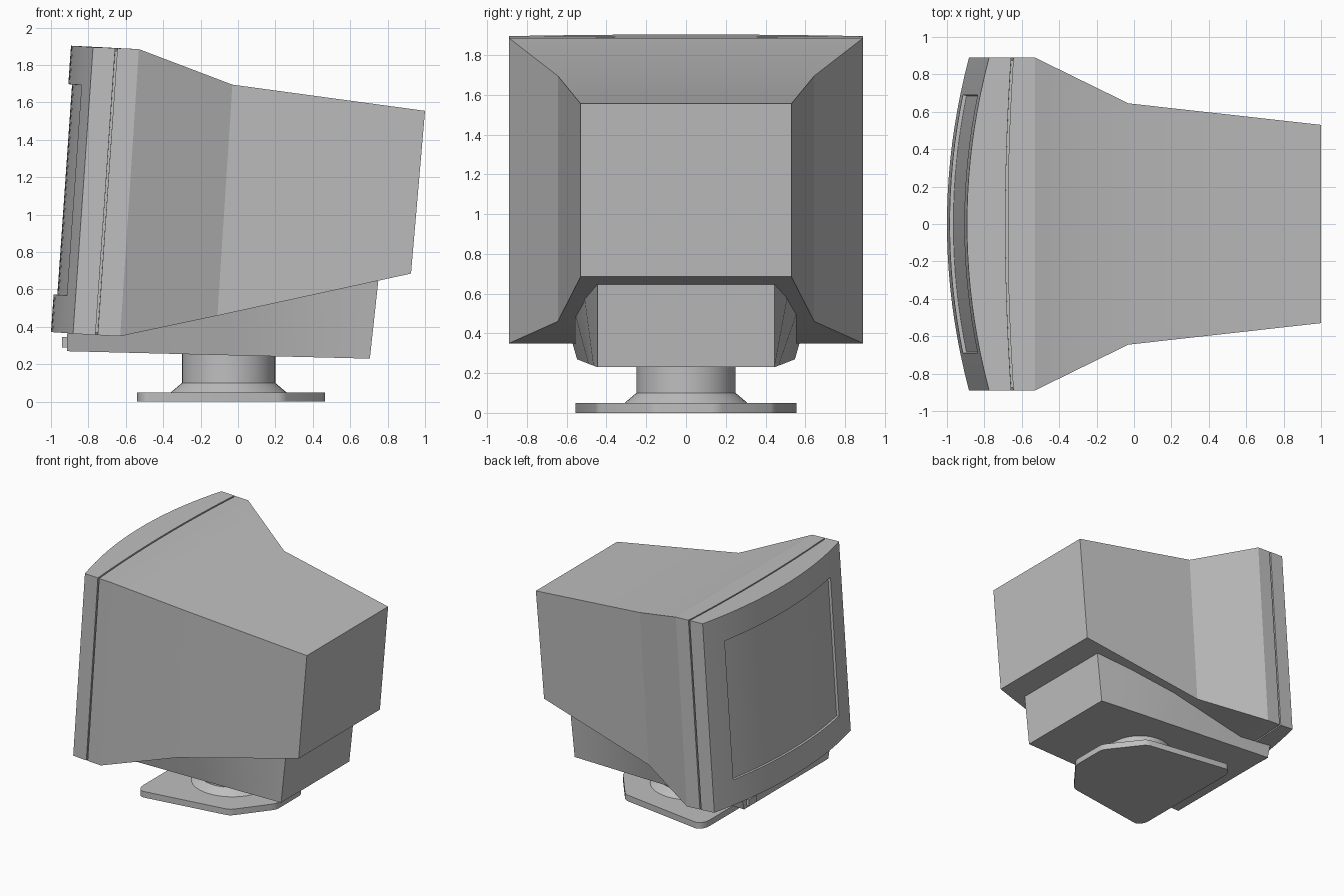
import bpy, bmesh, math

cube = bpy.data.objects.get("Cube")
if cube:
    bpy.data.objects.remove(cube, do_unlink=True)

grey = bpy.data.materials.new("casing_grey")
grey.use_nodes = True
COLOUR = (0.52, 0.52, 0.52, 1)
grey.diffuse_color = COLOUR
grey.node_tree.nodes["Principled BSDF"].inputs["Base Color"].default_value = COLOUR


def finish(bm, name, angle=15):
    """Turn a bmesh into a named object with smooth shading and sharp edges."""
    bmesh.ops.recalc_face_normals(bm, faces=bm.faces)
    mesh = bpy.data.meshes.new(name)
    bm.to_mesh(mesh)
    bm.free()
    mesh.materials.append(grey)
    obj = bpy.data.objects.new(name, mesh)
    bpy.context.collection.objects.link(obj)
    bpy.ops.object.select_all(action='DESELECT')
    obj.select_set(True)
    bpy.context.view_layer.objects.active = obj
    bpy.ops.object.shade_smooth_by_angle(angle=math.radians(angle))
    return obj


def bridge(bm, a, b):
    for i in range(len(a)):
        j = (i + 1) % len(a)
        bm.faces.new((a[i], a[j], b[j], b[i]))


# Shared grid fractions: the inner lines mark the screen opening
OPEN = 0.775
cols = [-1, -0.89] + [OPEN * (i / 8 - 1) for i in range(17)] + [0.89, 1]
rows = [0, 0.131, 0.866, 1]
nc, nr = len(cols), len(rows)
border = ([(c, 0) for c in range(nc)] + [(nc - 1, r) for r in range(1, nr)]
          + [(c, nr - 1) for c in range(nc - 2, -1, -1)]
          + [(0, r) for r in range(nr - 2, 0, -1)])


def place(section, c, r):
    """Point on a tilted, forward-bulging cross-section."""
    (xt, zt), (xb, zb), half, bulge = section
    u, v = cols[c], rows[r]
    out = bulge * (1 - u * u)
    return (xb + (xt - xb) * v - out, half * u, zb + (zt - zb) * v + out * 0.07)


# Monitor housing: back to front, with a seam groove behind the bezel
sections = [
    ((1.0, 1.555), (0.925, 0.685), 0.53, 0),
    ((-0.03, 1.695), (-0.11, 0.46), 0.645, 0),
    ((-0.53, 1.885), (-0.63, 0.35), 0.89, 0),
    ((-0.645, 1.89), (-0.75, 0.356), 0.89, 0.03),
    ((-0.645, 1.875), (-0.75, 0.371), 0.875, 0.03),
    ((-0.657, 1.875), (-0.762, 0.371), 0.875, 0.03),
    ((-0.657, 1.891), (-0.762, 0.356), 0.89, 0.03),
]
bezel = ((-0.775, 1.895), (-0.882, 0.364), 0.89, 0.118)

bm = bmesh.new()
rings = [[bm.verts.new(place(s, c, r)) for c, r in border] for s in sections]
front = [[bm.verts.new(place(bezel, c, r)) for r in range(nr)] for c in range(nc)]
rings.append([front[c][r] for c, r in border])
for a, b in zip(rings, rings[1:]):
    bridge(bm, a, b)
bm.faces.new(rings[0])

# Curved front face with the recessed screen
screen = []
for c in range(nc - 1):
    for r in range(nr - 1):
        f = bm.faces.new((front[c][r], front[c + 1][r], front[c + 1][r + 1], front[c][r + 1]))
        if r == 1 and abs(cols[c] + cols[c + 1]) / 2 < OPEN:
            screen.append(f)
bmesh.ops.recalc_face_normals(bm, faces=bm.faces)
bmesh.ops.inset_region(bm, faces=screen, thickness=0.001, depth=-0.02)
finish(bm, "monitor_housing")

# Tilt shroud under the housing: x top, x bottom, z top, z bottom, half widths
bm = bmesh.new()
rings = []
for xt, xb, zt, zb, wt, wb in [(0.75, 0.705, 0.645, 0.23, 0.445, 0.445),
                               (0.4, 0.39, 0.61, 0.238, 0.515, 0.466),
                               (0.0, 0.0, 0.53, 0.247, 0.567, 0.491),
                               (-0.915, -0.915, 0.365, 0.27, 0.575, 0.548)]:
    rings.append([bm.verts.new(p) for p in
                  ((xb, -wb, zb), (xb, wb, zb), (xt, wt, zt), (xt, -wt, zt))])
for a, b in zip(rings, rings[1:]):
    bridge(bm, a, b)
bm.faces.new(rings[0])
bm.faces.new(rings[-1])
finish(bm, "tilt_shroud", 30)

# Small control on the front of the shroud
bm = bmesh.new()
bmesh.ops.create_cube(bm, size=1)
bmesh.ops.scale(bm, vec=(0.05, 0.1, 0.055), verts=bm.verts)
bmesh.ops.translate(bm, vec=(-0.915, 0.47, 0.318), verts=bm.verts)
finish(bm, "front_control")

# Round neck with a flared foot
bm = bmesh.new()
SIDES = 40
rings = []
for radius, z in [(0.315, 0.045), (0.25, 0.1), (0.25, 0.26)]:
    rings.append([bm.verts.new((-0.05 + radius * math.cos(t), radius * math.sin(t), z))
                  for t in (2 * math.pi * i / SIDES for i in range(SIDES))])
for a, b in zip(rings, rings[1:]):
    bridge(bm, a, b)
bm.faces.new(rings[0])
bm.faces.new(rings[-1])
finish(bm, "neck", 30)

# Flat foot plate, tapered to the rear with rounded corners
half = [(0.465, 0.16), (0.24, 0.45), (-0.5, 0.56), (-0.54, 0.5)]
outline = half + [(x, -y) for x, y in reversed(half)]
bm = bmesh.new()
plate = bm.faces.new([bm.verts.new((x, y, 0)) for x, y in outline])
lift = bmesh.ops.extrude_face_region(bm, geom=[plate], use_keep_orig=True)
bmesh.ops.translate(bm, vec=(0, 0, 0.05),
                    verts=[v for v in lift["geom"] if isinstance(v, bmesh.types.BMVert)])
uprights = [e for e in bm.edges if abs(e.verts[0].co.z - e.verts[1].co.z) > 0.01]
bmesh.ops.bevel(bm, geom=uprights, offset=0.03, segments=3, affect='EDGES', profile=0.5)
finish(bm, "foot_plate", 30)
